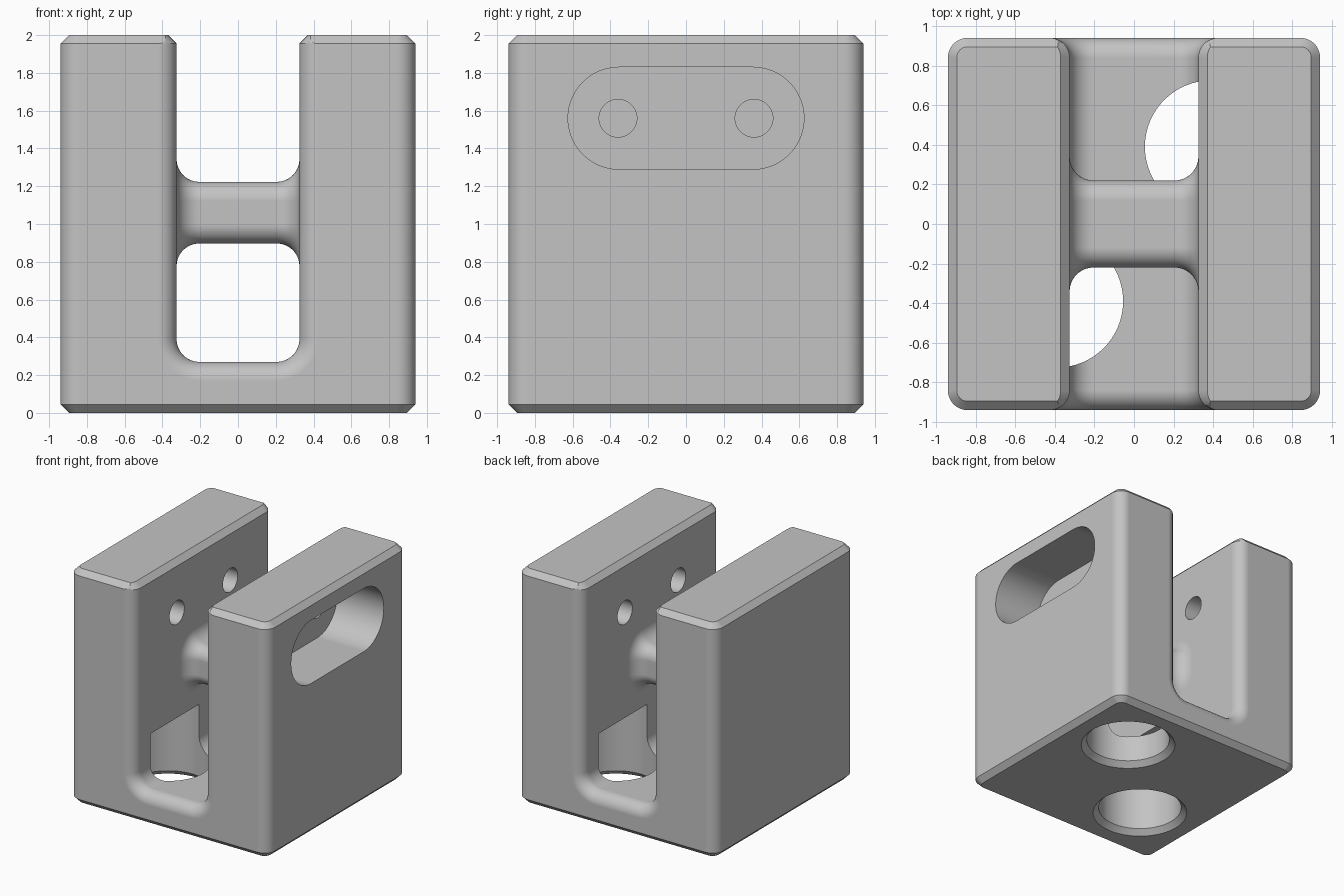
import bpy
import bmesh
from math import sin, cos, pi, sqrt
from mathutils import Vector

if "Cube" in bpy.data.objects:
    bpy.data.objects.remove(bpy.data.objects["Cube"], do_unlink=True)

HALF, HEIGHT, CHAMFER = 0.94, 2.0, 0.045
SLOT, FLOOR, FILLET, MOUTH = 0.325, 0.27, 0.12, 0.1
STEPS = 12

grey = bpy.data.materials.new("plain grey")
grey.use_nodes = True
grey.diffuse_color = (0.55, 0.55, 0.55, 1)
grey.node_tree.nodes["Principled BSDF"].inputs["Base Color"].default_value = grey.diffuse_color


def rounded_rect(w, h, r, steps=STEPS):
    """Outline of a rectangle with half sizes w, h and corner radius r."""
    pts = []
    for q, (sx, sy) in enumerate([(1, 1), (-1, 1), (-1, -1), (1, -1)]):
        for i in range(steps + 1):
            a = (q + i / steps) * pi / 2
            p = Vector((sx * (w - r) + r * cos(a), sy * (h - r) + r * sin(a)))
            if all((p - o).length > 1e-5 for o in pts):
                pts.append(p)
    return pts


def loft(name, rings):
    """Skin a closed solid through rings that share a point count."""
    bm = bmesh.new()
    loops = [[bm.verts.new(p) for p in ring] for ring in rings]
    n = len(loops[0])
    for a, b in zip(loops, loops[1:]):
        for i in range(n):
            j = (i + 1) % n
            bm.faces.new((a[i], a[j], b[j], b[i]))
    bm.faces.new(loops[0])
    bm.faces.new(loops[-1])
    bmesh.ops.recalc_face_normals(bm, faces=bm.faces)
    mesh = bpy.data.meshes.new(name)
    bm.to_mesh(mesh)
    bm.free()
    mesh.materials.append(grey)
    obj = bpy.data.objects.new(name, mesh)
    bpy.context.collection.objects.link(obj)
    return obj


def cut(target, cutter):
    mod = target.modifiers.new("cut", 'BOOLEAN')
    mod.operation, mod.solver, mod.object = 'DIFFERENCE', 'EXACT', cutter
    deps = bpy.context.evaluated_depsgraph_get()
    mesh = bpy.data.meshes.new_from_object(target.evaluated_get(deps))
    target.modifiers.clear()
    target.data = mesh
    bpy.data.objects.remove(cutter, do_unlink=True)


def cut_along_x(name, w, h, r, y, z, x0, x1):
    outline = rounded_rect(w, h, r)
    cut(body, loft(name, [[(x, y + p.x, z + p.y) for p in outline] for x in (x0, x1)]))


def flare(t, r):
    """Outward offset of a quarter-round fillet, t past its start."""
    t = min(max(t, 0), r)
    return r - sqrt(r * r - t * t)


def finish(obj):
    bpy.ops.object.select_all(action='DESELECT')
    obj.select_set(True)
    bpy.context.view_layer.objects.active = obj
    bpy.ops.object.shade_smooth_by_angle(angle=pi / 6)
    mod = obj.modifiers.new("even normals", 'WEIGHTED_NORMAL')
    mod.keep_sharp = True


# Block with rounded upright edges and chamfered ends
rings = []
for z, inset in ((0, CHAMFER), (CHAMFER, 0), (HEIGHT - CHAMFER, 0), (HEIGHT, CHAMFER)):
    rings.append([(p.x, p.y, z) for p in rounded_rect(HALF - inset, HALF - inset, MOUTH - inset)])
body = loft("clevis_body", rings)


# Central slot: U section, flared at both mouths, chamfered at the top
def slot_ring(y, o):
    w, r = SLOT + o, FILLET + o
    right = [(w + 0.145, HEIGHT + 0.1), (w, HEIGHT - CHAMFER)]
    for i in range(STEPS + 1):
        a = i / STEPS * pi / 2
        right.append((w - r + r * cos(a), FLOOR - o + r - r * sin(a)))
    outline = right + [(-x, z) for x, z in reversed(right)]
    return [(x, y, z) for x, z in outline]


depths = [MOUTH * sin(i / STEPS * pi / 2) for i in range(STEPS + 1)]
half = [(HALF - MOUTH + t, flare(t, MOUTH)) for t in depths] + [(HALF + 0.02, MOUTH)]
stations = [(-y, o) for y, o in reversed(half)] + half
cut(body, loft("slot_cutter", [slot_ring(y, o) for y, o in stations]))

# Two stepped bores from below, on opposite corners
for side in (-1, 1):
    rings = []
    for z, r in ((-0.05, 0.43), (CHAMFER, 0.335), (0.66, 0.335)):
        rings.append([(side * 0.39 + p.x, side * 0.39 + p.y, z) for p in rounded_rect(r, r, r, 16)])
    cut(body, loft("bore_cutter", rings))

# Oblong recess in one cheek, with bolt holes through to blind holes opposite
cut_along_x("recess_cutter", 0.625, 0.27, 0.27, 0, 1.56, 0.5, 1.0)
for y in (-0.36, 0.36):
    cut_along_x("bolt_hole_cutter", 0.1, 0.1, 0.1, y, 1.56, 0.2, 0.6)
    cut_along_x("blind_hole_cutter", 0.1, 0.1, 0.1, y, 1.56, -0.7, -0.2)
finish(body)

# Crossbar with rounded edges, flaring into both cheeks
depths = [FILLET * sin(i / STEPS * pi / 2) for i in range(STEPS + 1)]
half = [(SLOT - FILLET + t, flare(t, FILLET)) for t in depths] + [(SLOT + 0.02, FILLET)]
stations = [(-x, o) for x, o in reversed(half)] + half
rings = []
for x, o in stations:
    rings.append([(x, p.x, 1.06 + p.y) for p in rounded_rect(0.22 + o, 0.163 + o, 0.1 + o)])
finish(loft("crossbar", rings))
